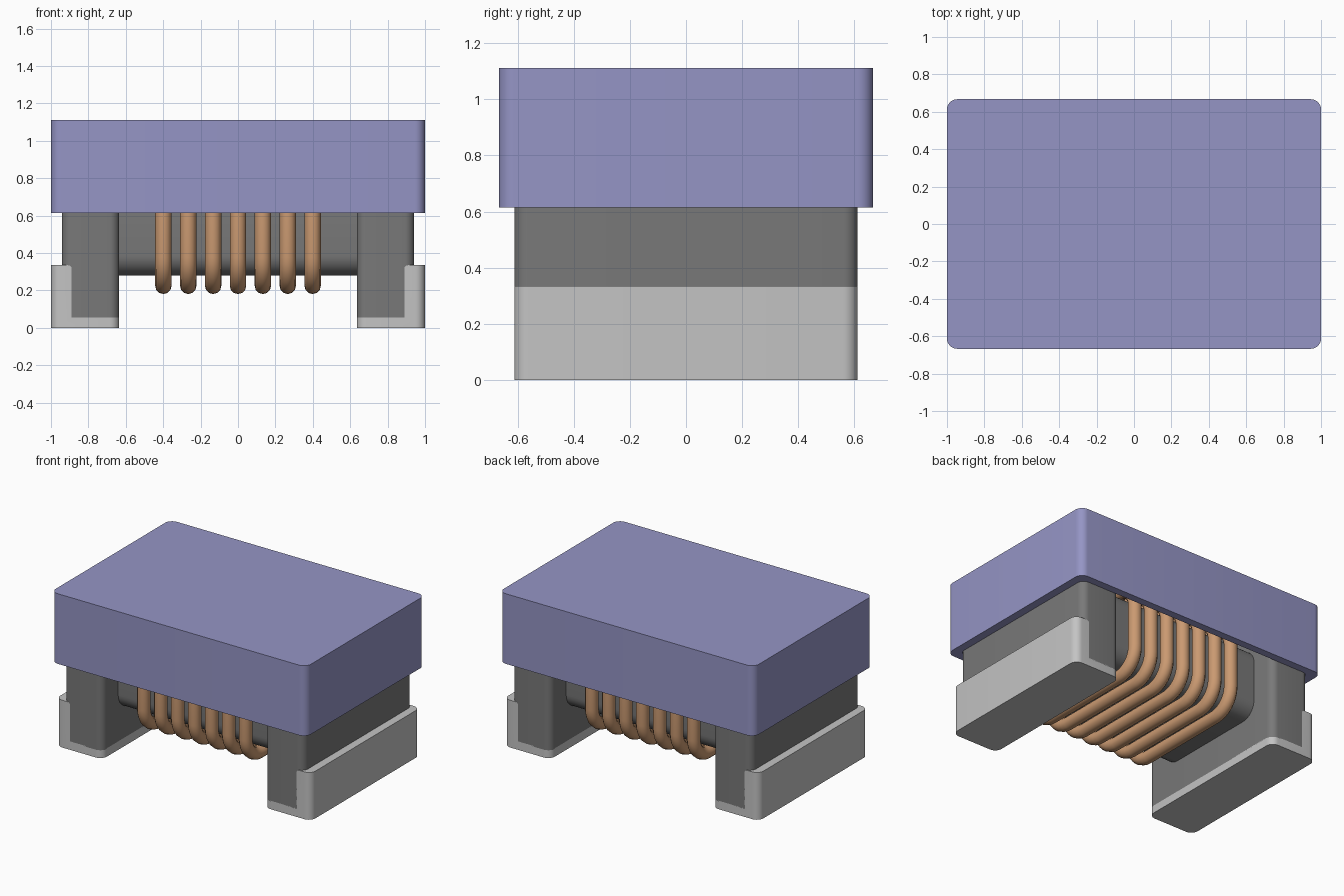
import bpy, bmesh, math

cube = bpy.data.objects.get("Cube")
if cube:
    bpy.data.objects.remove(cube, do_unlink=True)


def material(name, rgb):
    m = bpy.data.materials.new(name)
    m.use_nodes = True
    m.diffuse_color = (*rgb, 1)
    m.node_tree.nodes["Principled BSDF"].inputs["Base Color"].default_value = (*rgb, 1)
    return m


lavender = material("lavender", (0.30, 0.30, 0.56))
ferrite = material("dark grey", (0.19, 0.19, 0.19))
silver = material("light grey", (0.55, 0.55, 0.55))
copper = material("copper", (0.59, 0.32, 0.165))


def rounded_rect(cx, cy, hx, hy, r, n=8):
    """Points round a rectangle with rounded corners."""
    pts = []
    for k, (sx, sy) in enumerate([(1, 1), (-1, 1), (-1, -1), (1, -1)]):
        for i in range(n + 1):
            a = math.pi / 2 * (k + i / n)
            pts.append((cx + sx * (hx - r) + r * math.cos(a),
                        cy + sy * (hy - r) + r * math.sin(a)))
    return pts


def finish(name, bm, mat):
    bmesh.ops.recalc_face_normals(bm, faces=bm.faces)
    mesh = bpy.data.meshes.new(name)
    bm.to_mesh(mesh)
    bm.free()
    mesh.materials.append(mat)
    ob = bpy.data.objects.new(name, mesh)
    bpy.context.collection.objects.link(ob)
    bpy.ops.object.select_all(action='DESELECT')
    ob.select_set(True)
    bpy.context.view_layer.objects.active = ob
    bpy.ops.object.shade_smooth_by_angle(angle=math.radians(35))
    return ob


def loft(name, rings, mat):
    """Join equal rings of 3D points and close both ends."""
    bm = bmesh.new()
    rows = [[bm.verts.new(p) for p in ring] for ring in rings]
    n = len(rows[0])
    for a, b in zip(rows, rows[1:]):
        for i in range(n):
            j = (i + 1) % n
            bm.faces.new((a[i], a[j], b[j], b[i]))
    bm.faces.new(rows[0])
    bm.faces.new(rows[-1])
    return finish(name, bm, mat)


def at_z(pts, z):
    return [(x, y, z) for x, y in pts]


# Cover: a hollow lid open at the bottom
outer = rounded_rect(0, 0, 1.0, 0.667, 0.055)
inner = rounded_rect(0, 0, 0.943, 0.613, 0.052)
loft("cover", [at_z(outer, 1.112), at_z(outer, 0.615),
               at_z(inner, 0.615), at_z(inner, 1.05)], lavender)

# Core bar with rounded long edges
bar = rounded_rect(0, 0.53, 0.435, 0.25, 0.11)
loft("core_bar", [[(x, y, z) for y, z in bar] for x in (-0.66, 0.66)], ferrite)


def terminal(name, s):
    """L-shaped metal foot wrapping the bottom and outer side of a flange."""
    profile = [(0.635, 0), (1, 0), (1, 0.335), (0.887, 0.335), (0.887, 0.06), (0.635, 0.06)]
    bm = bmesh.new()
    front = bm.faces.new([bm.verts.new((s * x, -0.612, z)) for x, z in profile])
    ext = bmesh.ops.extrude_face_region(bm, geom=[front], use_keep_orig=True)
    for v in ext["geom"]:
        if isinstance(v, bmesh.types.BMVert):
            v.co.y = 0.612

    def bevel(test, r):
        edges = [e for e in bm.edges if test(*[v.co for v in e.verts])]
        bmesh.ops.bevel(bm, geom=edges, offset=r, segments=8, profile=0.5, affect='EDGES')

    bmesh.ops.recalc_face_normals(bm, faces=bm.faces)
    # Upright corners, then the inner top edge
    bevel(lambda a, b: abs(a.z - b.z) > 0.01 and abs(a.x - b.x) < 0.001
          and abs(a.y - b.y) < 0.001 and abs(abs(a.x) - 0.887) > 0.01, 0.052)
    bevel(lambda a, b: abs(a.y - b.y) > 1 and abs(abs(a.x) - 0.887) < 0.001
          and min(a.z, b.z) > 0.3, 0.022)
    return finish(name, bm, silver)


# Flanges and terminals at both ends
for side, s in (("left", 1), ("right", -1)):
    block = rounded_rect(s * 0.7885, 0, 0.1535, 0.612, 0.052)
    loft(side + "_flange", [at_z(block, 0.055), at_z(block, 1.045)], ferrite)
    terminal(side + "_terminal", s)

# Wire turns round the core bar
curve = bpy.data.curves.new("wire_winding", 'CURVE')
curve.dimensions = '3D'
curve.bevel_depth = 0.044
curve.bevel_resolution = 4
curve.materials.append(copper)
path = rounded_rect(0, 0.53, 0.485, 0.305, 0.155)
for t in range(7):
    x = (t - 3) * 0.133
    spline = curve.splines.new('POLY')
    spline.points.add(len(path) - 1)
    for p, (y, z) in zip(spline.points, path):
        p.co = (x, y, z, 1)
    spline.use_cyclic_u = True
    spline.use_smooth = True
winding = bpy.data.objects.new("wire_winding", curve)
bpy.context.collection.objects.link(winding)
